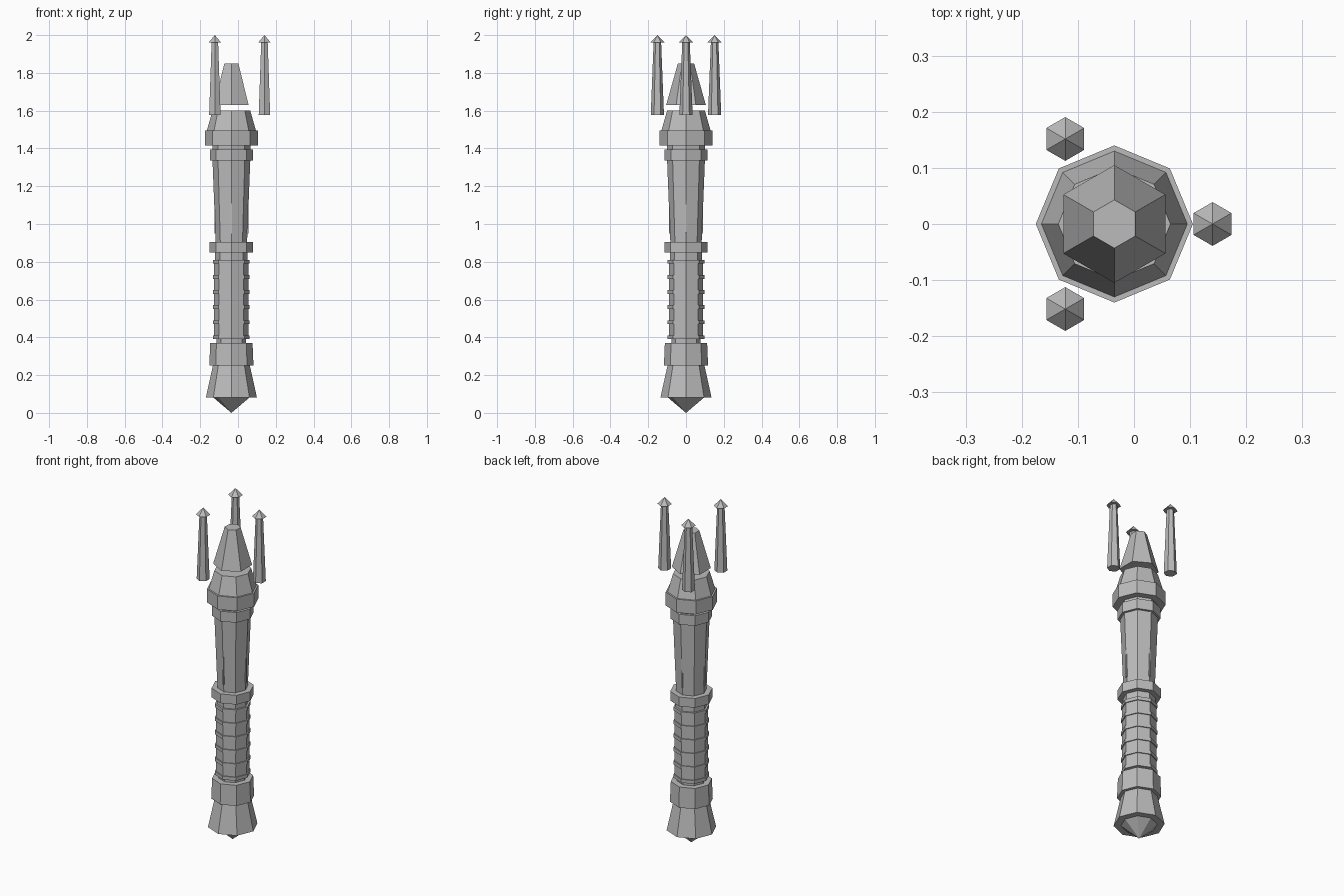
import bpy, bmesh, math

if "Cube" in bpy.data.objects:
    bpy.data.objects.remove(bpy.data.objects["Cube"])

CX = -0.035  # shaft axis in x

grey = bpy.data.materials.new("plain grey")
grey.diffuse_color = (0.5, 0.5, 0.5, 1)
grey.use_nodes = True
grey.node_tree.nodes["Principled BSDF"].inputs["Base Color"].default_value = grey.diffuse_color


def finish(name, bm):
    bmesh.ops.remove_doubles(bm, verts=bm.verts, dist=1e-5)
    bmesh.ops.recalc_face_normals(bm, faces=bm.faces)
    me = bpy.data.meshes.new(name)
    bm.to_mesh(me)
    bm.free()
    me.materials.append(grey)
    ob = bpy.data.objects.new(name, me)
    bpy.context.collection.objects.link(ob)
    return ob


def frustum(name, z0, z1, r0, r1, sides=8, x=CX, y=0.0, turn=0.0):
    """Closed tapered prism; a radius of 0 gives a point."""
    bm = bmesh.new()
    rings = []
    for z, r in ((z0, r0), (z1, r1)):
        if r == 0:
            rings.append([bm.verts.new((x, y, z))])
            continue
        ring = []
        for i in range(sides):
            a = turn + 2 * math.pi * i / sides
            ring.append(bm.verts.new((x + r * math.cos(a), y + r * math.sin(a), z)))
        bm.faces.new(ring)
        rings.append(ring)
    lo, hi = rings
    for i in range(sides):
        j = (i + 1) % sides
        if len(lo) == 1:
            bm.faces.new((lo[0], hi[j], hi[i]))
        elif len(hi) == 1:
            bm.faces.new((lo[i], lo[j], hi[0]))
        else:
            bm.faces.new((lo[i], lo[j], hi[j], hi[i]))
    return finish(name, bm)


# Pommel
frustum("pommel_point", 0.0, 0.085, 0, 0.1)
frustum("pommel", 0.082, 0.25, 0.135, 0.098)
frustum("pommel_collar", 0.25, 0.37, 0.117, 0.112)
frustum("lower_neck", 0.37, 0.395, 0.078, 0.078)

# Grip and its bands
frustum("grip", 0.39, 0.81, 0.091, 0.091)
for i in range(6):
    z = 0.40 + 0.08 * i
    frustum(f"grip_band_{i + 1}", z - 0.01, z + 0.01, 0.097, 0.097)
frustum("upper_neck", 0.81, 0.85, 0.086, 0.086)
frustum("guard_collar", 0.85, 0.905, 0.115, 0.115)

# Upper shaft with four thin ribs on its corners
frustum("shaft", 0.905, 1.335, 0.083, 0.1)
for i in range(4):
    a = i * math.pi / 2
    frustum(f"shaft_rib_{i + 1}", 0.95, 1.2, 0.006, 0.006, 4,
            CX + 0.086 * math.cos(a), 0.086 * math.sin(a), math.pi / 4)

# Head
frustum("head_collar", 1.335, 1.395, 0.114, 0.114)
frustum("head_neck", 1.395, 1.415, 0.1, 0.1)
frustum("head_rim", 1.415, 1.495, 0.14, 0.14)
frustum("head_taper", 1.495, 1.6, 0.13, 0.1)
frustum("crystal", 1.63, 1.85, 0.105, 0.043, 6, turn=math.pi / 6)

# Three floating prongs with pointed caps
for i in range(3):
    a = i * 2 * math.pi / 3
    x, y = CX + 0.175 * math.cos(a), 0.175 * math.sin(a)
    frustum(f"prong_{i + 1}", 1.578, 1.96, 0.035, 0.02, 6, x, y, math.pi / 6)
    frustum(f"prong_cap_{i + 1}", 1.96, 2.0, 0.039, 0, 6, x, y, math.pi / 6)
